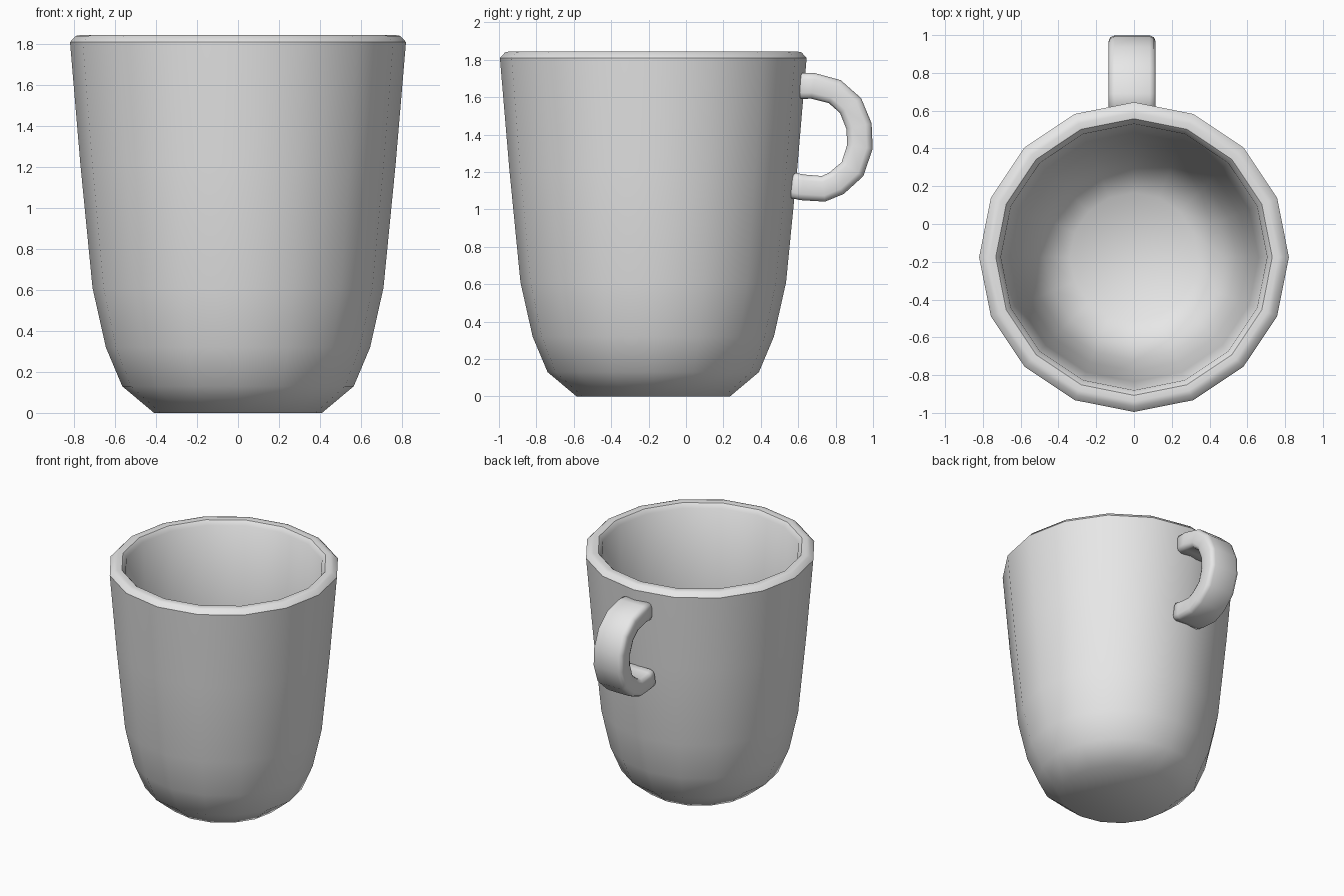
import bpy, bmesh, math
from mathutils import Vector

default = bpy.data.objects.get("Cube")
if default:
    bpy.data.objects.remove(default, do_unlink=True)

SIDES = 16
CUP_Y = -0.175

grey = bpy.data.materials.new("light grey ceramic")
grey.use_nodes = True
grey.diffuse_color = (0.8, 0.8, 0.8, 1)
grey.node_tree.nodes["Principled BSDF"].inputs["Base Color"].default_value = (0.8, 0.8, 0.8, 1)


def skin(name, rings, smooth_angle):
    """Join equal closed rings with quads and cap both ends."""
    bm = bmesh.new()
    loops = [[bm.verts.new(p) for p in ring] for ring in rings]
    n = len(loops[0])
    for a, b in zip(loops, loops[1:]):
        for i in range(n):
            j = (i + 1) % n
            bm.faces.new((a[i], a[j], b[j], b[i]))
    bm.faces.new(loops[0][::-1])
    bm.faces.new(loops[-1])
    bmesh.ops.recalc_face_normals(bm, faces=bm.faces)
    mesh = bpy.data.meshes.new(name)
    bm.to_mesh(mesh)
    bm.free()
    obj = bpy.data.objects.new(name, mesh)
    bpy.context.collection.objects.link(obj)
    mesh.materials.append(grey)
    bpy.ops.object.select_all(action='DESELECT')
    obj.select_set(True)
    bpy.context.view_layer.objects.active = obj
    bpy.ops.object.shade_smooth_by_angle(angle=math.radians(smooth_angle))
    return obj


def circle(r, z):
    return [(r * math.cos(math.tau * i / SIDES),
             CUP_Y + r * math.sin(math.tau * i / SIDES), z) for i in range(SIDES)]


# Cup: outer wall, rounded rim, then inner wall down to the floor
outer = [(0.41, 0), (0.565, 0.13), (0.645, 0.32), (0.71, 0.61), (0.77, 1.22), (0.82, 1.81)]
rim = [(0.792, 1.84), (0.765, 1.845), (0.732, 1.842)]
inner = [(0.705, 1.81), (0.66, 1.22), (0.605, 0.63), (0.545, 0.37), (0.47, 0.22), (0.34, 0.12)]
skin("cup_body", [circle(r, z) for r, z in outer + rim + inner], 42)

# Handle: bevelled strap swept along a C-shaped path (y, z)
path = [Vector(p) for p in (
    (0.595, 1.66), (0.615, 1.66), (0.68, 1.66), (0.795, 1.63), (0.88, 1.555), (0.925, 1.445),
    (0.93, 1.335), (0.89, 1.215), (0.805, 1.14), (0.735, 1.11), (0.62, 1.118),
    (0.575, 1.128), (0.555, 1.13))]
W, T, B = 0.125, 0.069, 0.032
quarter = [(W, T - B), (W - B * 0.3, T - B * 0.3), (W - B, T)]
section = (quarter + [(-x, t) for x, t in quarter[::-1]]
           + [(-x, -t) for x, t in quarter] + [(x, -t) for x, t in quarter[::-1]])

rings = []
last = len(path) - 1
for k, p in enumerate(path):
    along = (path[min(k + 1, last)] - path[max(k - 1, 0)]).normalized()
    side = Vector((-along.y, along.x))
    inset = 0.022 if k in (0, last) else 0      # rounded ends
    ring = []
    for x, t in section:
        q = p + side * (t * (1 - inset / T))
        ring.append((-0.01 + x * (1 - inset / W), q.x, q.y))
    rings.append(ring)
skin("handle", rings, 60)
